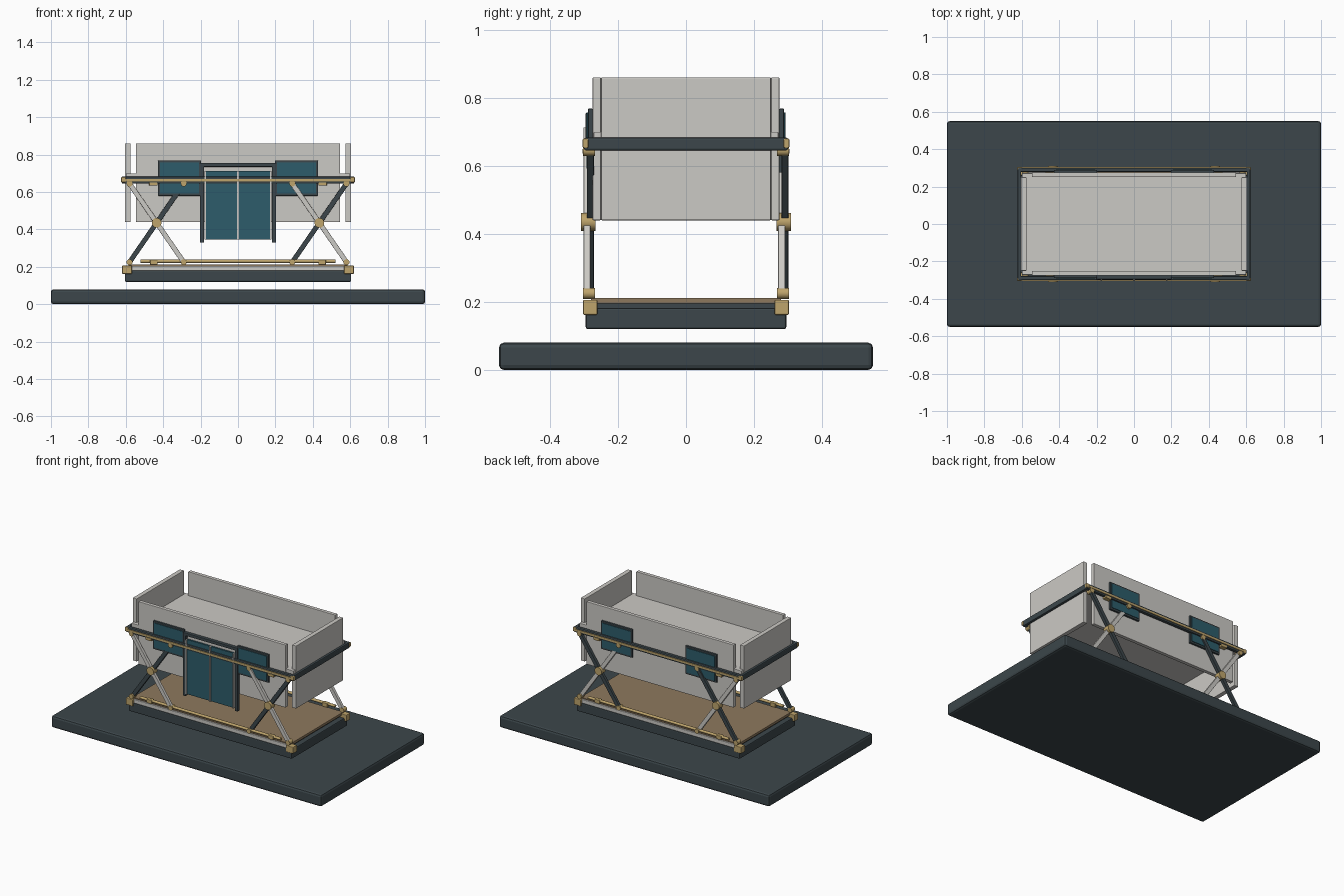
import bpy, math
from mathutils import Vector

if "Cube" in bpy.data.objects:
    bpy.data.objects.remove(bpy.data.objects["Cube"])


def mat(name, rgb):
    m = bpy.data.materials.new(name)
    m.diffuse_color = (*rgb, 1)
    m.use_nodes = True
    m.node_tree.nodes["Principled BSDF"].inputs["Base Color"].default_value = m.diffuse_color
    return m


DARK = mat("dark slate", (0.045, 0.062, 0.07))
LIGHT = mat("light grey", (0.60, 0.585, 0.555))
TEAL = mat("deep teal", (0.026, 0.108, 0.145))
BRASS = mat("brass", (0.52, 0.375, 0.15))
TAN = mat("tan floor", (0.27, 0.19, 0.11))


def bevel(ob, width):
    if width:
        b = ob.modifiers.new("Bevel", 'BEVEL')
        b.width = width
        b.segments = 2
        b.limit_method = 'ANGLE'


def box(name, x, y, z, m, bev=0.003):
    """Box from (min, max) ranges."""
    lo = [min(r) for r in (x, y, z)]
    hi = [max(r) for r in (x, y, z)]
    bpy.ops.mesh.primitive_cube_add(size=1)
    ob = bpy.context.object
    ob.name = name
    for v in ob.data.vertices:
        v.co = [lo[i] + (v.co[i] + 0.5) * (hi[i] - lo[i]) for i in range(3)]
    ob.data.materials.append(m)
    bevel(ob, bev)
    return ob


def cyl(name, p, q, r, m, sides=16):
    p, q = Vector(p), Vector(q)
    bpy.ops.mesh.primitive_cylinder_add(vertices=sides, radius=r, depth=(q - p).length)
    ob = bpy.context.object
    ob.name = name
    ob.location = (p + q) / 2
    ob.rotation_euler = (q - p).to_track_quat('Z', 'Y').to_euler()
    ob.data.materials.append(m)
    bpy.ops.object.shade_smooth_by_angle(angle=math.radians(35))
    return ob


def bar(name, p, q, w, t, m):
    """Flat bar in the xz plane, w wide and t deep in y."""
    p, q = Vector(p), Vector(q)
    d = q - p
    h = d.length / 2
    ob = box(name, (-h, h), (-t / 2, t / 2), (-w / 2, w / 2), m, 0.002)
    ob.location = (p + q) / 2
    ob.rotation_euler = (0, -math.atan2(d.z, d.x), 0)
    return ob


# ground plinth and lower chassis
box("plinth", (-1, 1), (-.55, .55), (0, .08), DARK, 0.014)
box("lower_chassis", (-.605, .605), (-.295, .295), (.12, .182), DARK, 0.006)
box("lower_deck_core", (-.57, .57), (-.26, .26), (.18, .197), DARK, 0)
box("lower_deck", (-.585, .585), (-.28, .28), (.195, .212), TAN, 0.002)

# bed slab and its four walls
box("bed_slab", (-.60, .60), (-.272, .272), (.655, .70), LIGHT)
for s, n in ((-1, "front"), (1, "back")):
    box(n + "_wall", (-.545, .545), (s * .25, s * .275), (.44, .86), LIGHT)
for s, n in ((-1, "left"), (1, "right")):
    box(n + "_wall", (s * .575, s * .605), (-.25, .25), (.44, .86), LIGHT)
    box(n + "_upper_rail", (s * .603, s * .622), (-.30, .30), (.645, .683), DARK, 0.006)

for s, side in ((-1, "front"), (1, "back")):
    # long rails of upper frame and lower frame
    box(side + "_upper_rail", (-.62, .62), (s * .278, s * .30), (.645, .683), DARK, 0.006)
    box(side + "_upper_trim", (-.605, .605), (s * .298, s * .305), (.657, .67), BRASS, 0.001)
    box(side + "_lower_strip", (-.57, .57), (s * .27, s * .291), (.18, .205), LIGHT)
    cyl(side + "_guide_rail", (-.52, s * .288, .23), (.52, s * .288, .23), .009, BRASS)

    for e in (-1, 1):
        x0 = e * .435
        tag = side + ("_left" if e < 0 else "_right")
        # brass corner fittings
        box(tag + "_lower_corner", (e * .567, e * .62), (s * .26, s * .303), (.162, .206), BRASS, 0.004)
        box(tag + "_upper_corner", (e * .60, e * .625), (s * .287, s * .304), (.652, .68), BRASS, 0.004)
        # sliders on the rails
        box(tag + "_lower_slider", (e * .43, e * .47), (s * .272, s * .30), (.212, .238), BRASS)
        box(tag + "_upper_slider", (e * .43, e * .475), (s * .275, s * .304), (.634, .652), BRASS)
        # scissor legs
        y = s * .286
        bar(tag + "_dark_leg", (x0 - .145, y + .005, .225), (x0 + .145, y + .005, .645), .026, .02, DARK)
        bar(tag + "_light_leg", (x0 + .145, y - .005, .225), (x0 - .145, y - .005, .645), .026, .02, LIGHT)
        cyl(tag + "_centre_pivot", (x0, s * .266, .435), (x0, s * .309, .435), .026, BRASS)
        for dx in (-.145, .145):
            cyl(tag + "_foot_pivot", (x0 + dx, s * .268, .225), (x0 + dx, s * .303, .225), .016, BRASS)
            cyl(tag + "_head_pivot", (x0 + dx, s * .268, .645), (x0 + dx, s * .303, .645), .016, BRASS)
        # framed window panels
        box(tag + "_window_frame", (e * .198, e * .427), (s * .274, s * .288), (.58, .768), DARK, 0.002)
        box(tag + "_window", (e * .208, e * .417), (s * .286, s * .292), (.592, .757), TEAL, 0.001)

# double door on the front
for e, n in ((-1, "left"), (1, "right")):
    box(n + "_door_post", (e * .182, e * .203), (-.296, -.272), (.33, .755), DARK)
    box(n + "_door", (e * .004, e * .172), (-.294, -.282), (.347, .713), TEAL, 0.001)
    box(n + "_door_edge", (e * .171, e * .179), (-.302, -.282), (.347, .713), LIGHT, 0.001)
box("door_lintel", (-.203, .203), (-.296, -.272), (.735, .755), DARK)
box("door_centre_strip", (-.005, .005), (-.302, -.282), (.345, .713), LIGHT, 0.001)
